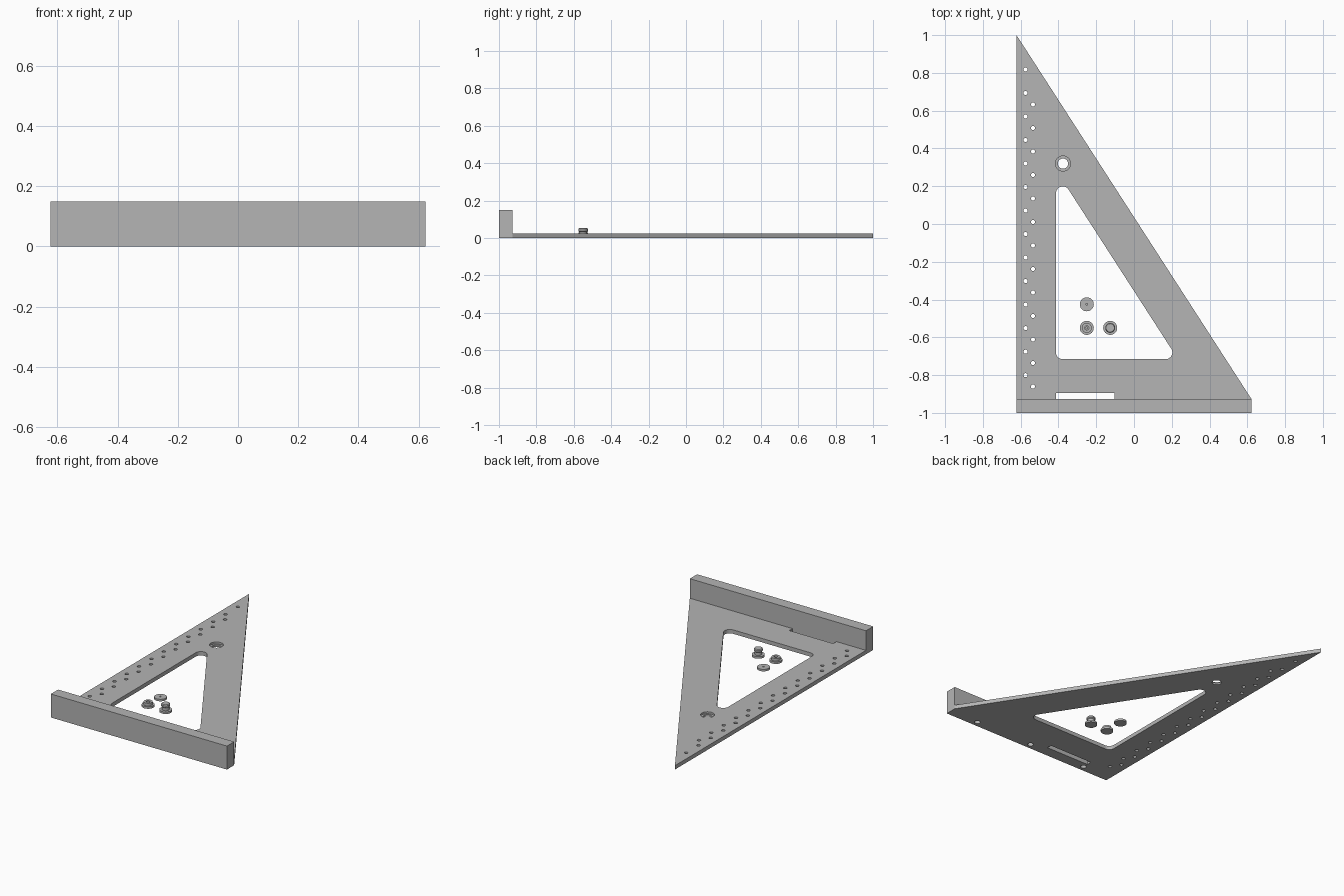
import bpy, bmesh, math
from mathutils import Vector

cube = bpy.data.objects.get("Cube")
if cube:
    bpy.data.objects.remove(cube, do_unlink=True)

W, Y0, Y1, T = 0.622, -0.927, 1.0, 0.025   # half width, fence back, tip, plate thickness
FENCE_H = 0.15

grey = bpy.data.materials.new("satin_grey")
grey.use_nodes = True
colour = (0.46, 0.46, 0.46, 1)
grey.diffuse_color = colour
grey.node_tree.nodes["Principled BSDF"].inputs["Base Color"].default_value = colour


def add_prism(bm, outline, z0, z1):
    """Extrude a counter-clockwise outline from z0 to z1."""
    face = bm.faces.new([bm.verts.new((x, y, z0)) for x, y in outline])
    top = bmesh.ops.extrude_face_region(bm, geom=[face])["geom"]
    verts = [v for v in top if isinstance(v, bmesh.types.BMVert)]
    bmesh.ops.translate(bm, verts=verts, vec=(0, 0, z1 - z0))


def arc(x, y, r, a0=0, a1=360, n=24):
    full = a1 - a0 == 360
    steps = n if full else n - 1
    angles = [math.radians(a0 + (a1 - a0) * i / steps) for i in range(n)]
    return [(x + r * math.cos(a), y + r * math.sin(a)) for a in angles]


def box(x0, x1, y0, y1):
    return [(x0, y0), (x1, y0), (x1, y1), (x0, y1)]


def make(name, prisms):
    bm = bmesh.new()
    for outline, z0, z1 in prisms:
        add_prism(bm, outline, z0, z1)
    bmesh.ops.recalc_face_normals(bm, faces=bm.faces)
    return finish(name, bm)


def finish(name, bm):
    mesh = bpy.data.meshes.new(name)
    bm.to_mesh(mesh)
    bm.free()
    obj = bpy.data.objects.new(name, mesh)
    bpy.context.collection.objects.link(obj)
    mesh.materials.append(grey)
    return obj


def smooth(obj):
    bpy.ops.object.select_all(action="DESELECT")
    obj.select_set(True)
    bpy.context.view_layer.objects.active = obj
    bpy.ops.object.shade_smooth_by_angle(angle=math.radians(30))


def cut(obj, prisms):
    """Subtract the prisms, then throw the cutter away."""
    cutter = make("cutter", prisms)
    cutter.hide_render = True
    mod = obj.modifiers.new("cut", "BOOLEAN")
    mod.operation, mod.solver, mod.object = "DIFFERENCE", "EXACT", cutter
    bpy.context.view_layer.update()
    done = obj.evaluated_get(bpy.context.evaluated_depsgraph_get())
    mesh = bpy.data.meshes.new_from_object(done)
    obj.modifiers.clear()
    obj.data = mesh
    bpy.data.objects.remove(cutter, do_unlink=True)
    smooth(obj)


def lathe(name, x, y, profile, n=32):
    """Spin a radius/height profile around a vertical axis."""
    bm = bmesh.new()
    verts = [bm.verts.new((r, 0, z)) for r, z in profile]
    edges = [bm.edges.new(pair) for pair in zip(verts, verts[1:])]
    bmesh.ops.spin(bm, geom=verts + edges, cent=(0, 0, 0), axis=(0, 0, 1),
                   angle=math.tau, steps=n, use_duplicate=False)
    bmesh.ops.remove_doubles(bm, verts=bm.verts, dist=1e-5)
    bmesh.ops.recalc_face_normals(bm, faces=bm.faces)
    obj = finish(name, bm)
    obj.location = Vector((x, y, 0))
    smooth(obj)


# Triangular plate
plate = make("triangle_plate", [([(-W, Y0), (W, Y0), (-W, Y1)], 0, T)])

# Rounded window, parallel to the long edge
slant = math.degrees(math.atan2(2 * W, Y1 - Y0))
r = 0.036
window = (arc(0.167, -0.68, r, -90, slant, 12)
          + arc(-0.377, 0.163, r, slant, 180, 12)
          + arc(-0.377, -0.68, r, 180, 270, 12))
cuts = [(window, -0.1, 0.1)]

# Two staggered rows of marking holes
PITCH = 0.1245
for x, top, count in ((-0.574, 0.818, 14), (-0.535, 0.633, 13)):
    cuts += [(arc(x, top - i * PITCH, 0.011, n=16), -0.1, 0.1) for i in range(count)]

# Slot along the fence and the through part of the stepped hole
cuts.append((box(-0.413, -0.102, Y0 - 0.02, -0.895), -0.1, 0.1))
cuts.append((arc(-0.376, 0.32, 0.027, n=32), -0.1, 0.1))
cut(plate, cuts)
cut(plate, [(arc(-0.376, 0.32, 0.04, n=32), T / 2, 0.1)])

# Fence with three blind holes underneath
fence = make("fence", [(box(-W, W, -1, Y0), 0, FENCE_H)])
cut(fence, [(arc(x, -0.9635, 0.018), -0.05, 0.05) for x in (-0.414, 0, 0.414)])

# Loose pivot parts
FLANGE = [(0, 0), (0.037, 0), (0.037, 0.013)]
lathe("pivot_washer", -0.25, -0.425,
      FLANGE + [(0.005, 0.013), (0.005, 0.004), (0, 0.004)])
lathe("pivot_bushing", -0.25, -0.55,
      FLANGE + [(0.026, 0.013), (0.026, 0.03), (0.011, 0.03), (0.011, 0.02),
                (0.005, 0.02), (0.005, 0.008), (0, 0.008)])
lathe("pivot_stud", -0.126, -0.55,
      FLANGE + [(0.021, 0.013), (0.021, 0.032), (0.026, 0.037), (0.026, 0.047),
                (0.022, 0.052), (0, 0.052)])
